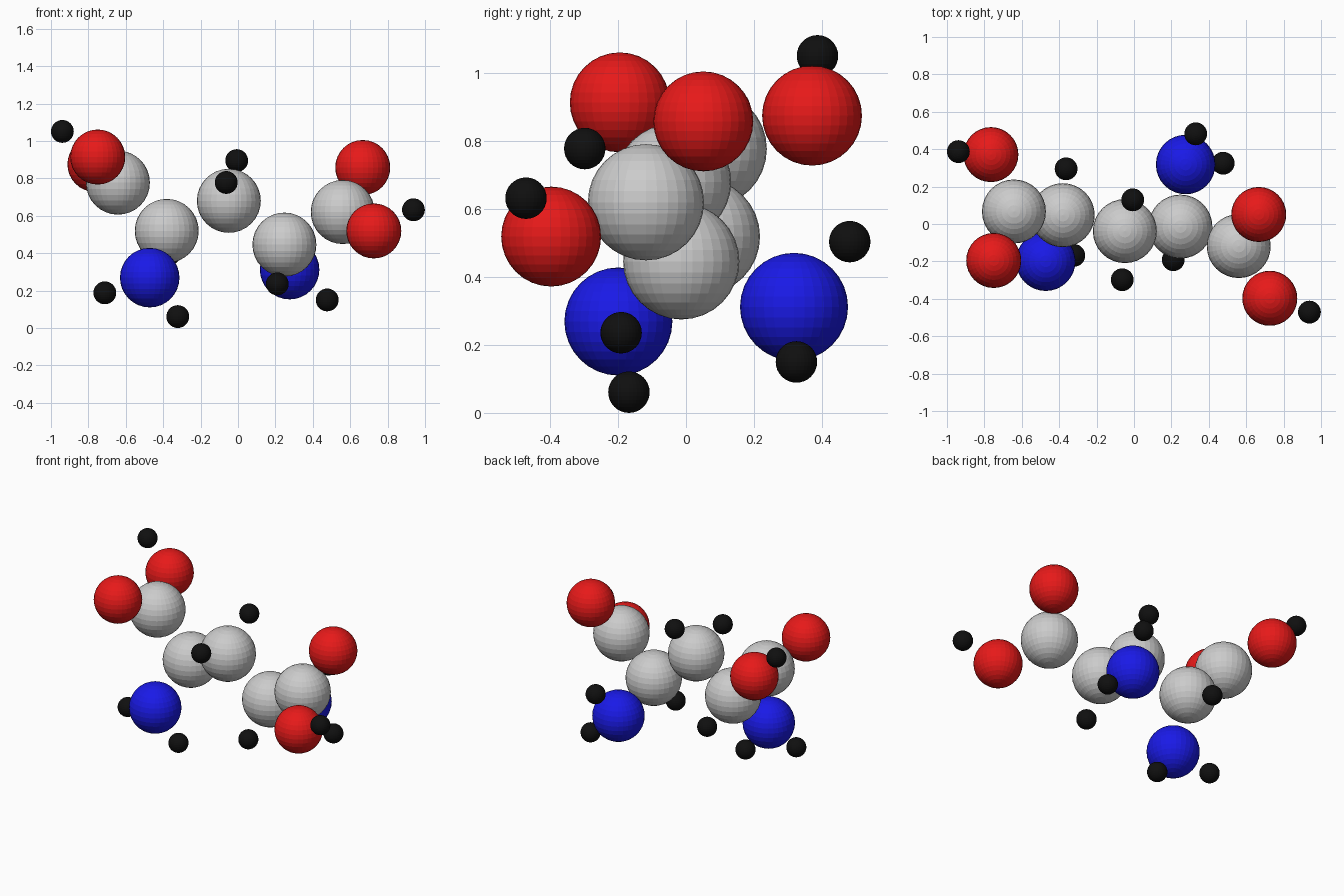
import bpy

# element: (radius, colour or None for plain grey, centres)
ATOMS = {
    "carbon": (0.171, None, [
        (-0.642, 0.067, 0.777), (-0.381, 0.047, 0.519), (-0.049, -0.038, 0.68),
        (0.248, -0.014, 0.446), (0.56, -0.118, 0.62)]),
    "oxygen": (0.147, (0.8, 0.01, 0.01, 1), [
        (-0.75, -0.195, 0.914), (-0.765, 0.371, 0.875),
        (0.667, 0.051, 0.858), (0.726, -0.397, 0.519)]),
    "nitrogen": (0.159, (0.01, 0.01, 0.8, 1), [
        (-0.472, -0.199, 0.269), (0.276, 0.318, 0.312)]),
    "hydrogen": (0.061, (0.005, 0.005, 0.005, 1), [
        (-0.939, 0.387, 1.051), (-0.007, 0.129, 0.895), (-0.063, -0.298, 0.778),
        (0.938, -0.471, 0.632), (-0.712, -0.147, 0.188), (-0.322, -0.168, 0.061),
        (0.21, -0.191, 0.236), (0.33, 0.482, 0.504), (0.477, 0.325, 0.15),
        (-0.363, 0.295, 0.40)]),
}

# Each atom is a faceted ball
for element, (radius, colour, centres) in ATOMS.items():
    mat = None
    if colour:
        mat = bpy.data.materials.new(element + "_colour")
        mat.diffuse_color = colour
    for i, centre in enumerate(centres, 1):
        bpy.ops.mesh.primitive_uv_sphere_add(
            segments=32, ring_count=16, radius=radius, location=centre)
        ball = bpy.context.object
        ball.name = f"{element}_atom_{i}"
        if mat:
            ball.data.materials.append(mat)
